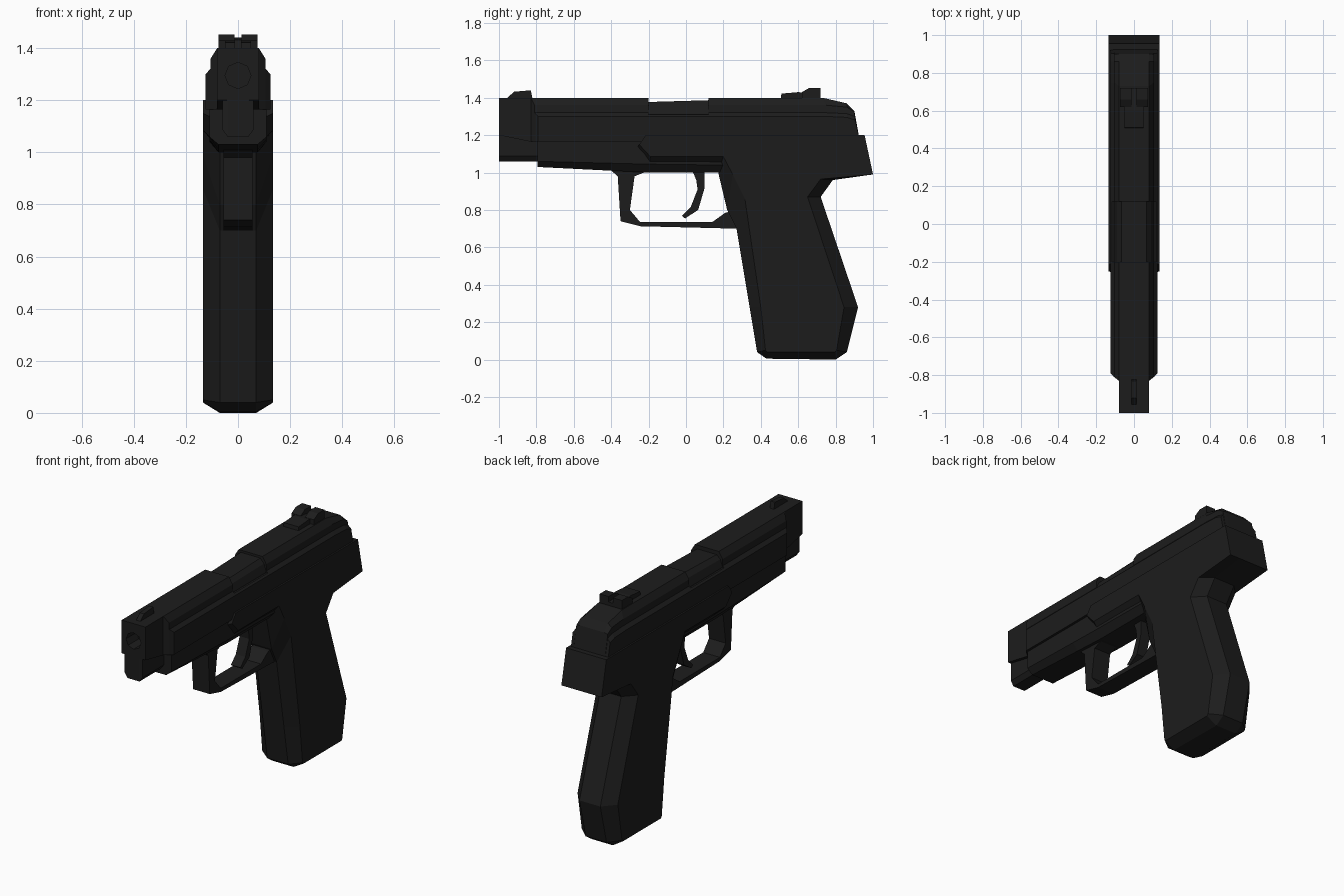
import bpy, bmesh, math

if "Cube" in bpy.data.objects:
    bpy.data.objects.remove(bpy.data.objects["Cube"])

mat = bpy.data.materials.new("black_metal")
mat.diffuse_color = (0.012, 0.012, 0.012, 1)
mat.use_nodes = True
mat.node_tree.nodes["Principled BSDF"].inputs["Base Color"].default_value = mat.diffuse_color


def finish(name, bm):
    bmesh.ops.recalc_face_normals(bm, faces=bm.faces)
    me = bpy.data.meshes.new(name)
    bm.to_mesh(me)
    bm.free()
    me.materials.append(mat)
    ob = bpy.data.objects.new(name, me)
    bpy.context.collection.objects.link(ob)
    return ob


def loft(name, levels):
    """Join side profiles [(x, [(y, z), ...]), ...] across x and cap the ends."""
    bm = bmesh.new()
    rings = [[bm.verts.new((x, y, z)) for y, z in pts] for x, pts in levels]
    n = len(rings[0])
    for a, b in zip(rings, rings[1:]):
        for i in range(n):
            j = (i + 1) % n
            bm.faces.new((a[i], a[j], b[j], b[i]))
    bm.faces.new(rings[0])
    bm.faces.new(rings[-1])
    return finish(name, bm)


def mirrored(name, levels):
    """Levels from the inside out, repeated on the -x side."""
    return loft(name, [(-x, p) for x, p in reversed(levels)] + levels)


def plate(name, half, pts):
    return mirrored(name, [(half, pts)])


def cut(ob, cutter):
    cutter.hide_render = True
    m = ob.modifiers.new("cut", 'BOOLEAN')
    m.object = cutter
    m.solver = 'EXACT'
    bpy.context.view_layer.objects.active = ob
    bpy.ops.object.modifier_apply(modifier=m.name)
    bpy.data.objects.remove(cutter)


# grip and rear frame: bevelled silhouette
outer = [(-.21, 1.2), (-.27, 1.12), (-.20, 1.02), (.17, 1.01), (.22, .80), (.27, .70),
         (.34, .28), (.38, .04), (.43, .005), (.80, 0), (.86, .04), (.92, .28),
         (.72, .87), (.785, .96), (1.0, .99), (.955, 1.2)]
inner = [(-.215, 1.2), (-.25, 1.15), (-.19, 1.085), (.20, 1.085), (.25, .99), (.315, .86),
         (.40, .28), (.425, .05), (.435, .04), (.795, .04), (.805, .05), (.845, .28),
         (.65, .87), (.72, .965), (1.0, .99), (.955, 1.2)]
mirrored("grip_frame", [(.07, outer), (.135, inner)])

# front frame under the slide
mirrored("front_frame", [
    (.075, [(-.795, 1.2), (-.795, 1.03), (-.4, 1.01), (-.2, 1.0), (.2, 1.0), (.2, 1.2)]),
    (.11, [(-.795, 1.2), (-.795, 1.06), (-.4, 1.05), (-.2, 1.045), (.2, 1.04), (.2, 1.2)])])


# slide with stepped sides
def slide_side(front, top, back, mid, end, low):
    return [(front, 1.165), (front, top), (back, top), (.86, mid), (end, low), (.93, 1.165)]


slide = mirrored("slide", [
    (.08, slide_side(-.83, 1.40, .73, 1.37, .90, 1.33)),
    (.105, slide_side(-.81, 1.36, .75, 1.35, .899, 1.325)),
    (.106, slide_side(-.81, 1.32, .75, 1.315, .902, 1.30)),
    (.125, slide_side(-.79, 1.30, .75, 1.295, .905, 1.28))])
cut(slide, plate("port_cutter", .2, [(-.2, 1.31), (-.2, 1.5), (.12, 1.5), (.12, 1.31)]))

# chamber block in the port
mirrored("chamber_block", [
    (.065, [(-.21, 1.30), (-.21, 1.377), (.13, 1.387), (.13, 1.30)]),
    (.09, [(-.21, 1.30), (-.21, 1.355), (.13, 1.36), (.13, 1.30)]),
    (.105, [(-.21, 1.30), (-.21, 1.315), (.13, 1.315), (.13, 1.30)])])

# muzzle with bore
muzzle = plate("muzzle", .08, [(-1, 1.2), (-1, 1.4), (-.82, 1.4), (-.78, 1.165), (-.83, 1.165)])
bm = bmesh.new()
bmesh.ops.create_cone(bm, cap_ends=True, segments=8, radius1=.05, radius2=.05, depth=.2)
bore = finish("bore_cutter", bm)
bore.rotation_euler = (math.pi / 2, 0, math.pi / 8)
bore.rotation_euler = (math.pi / 2, 0, 0)
bore.location = (0, -1, 1.295)
bpy.context.view_layer.update()
cut(muzzle, bore)
mirrored("muzzle_lower", [
    (.04, [(-1, 1.22), (-1, 1.06), (-.78, 1.06), (-.78, 1.22)]),
    (.06, [(-.999, 1.22), (-.999, 1.088), (-.78, 1.088), (-.78, 1.22)])])

# trigger guard and trigger
plate("trigger_guard", .056, [
    (-.41, 1.02), (-.365, .98), (-.35, .74), (-.245, .713), (.275, .70), (.27, .80),
    (.21, .785), (.14, .735), (-.245, .735), (-.30, .80), (-.275, .98), (-.2, 1.01)])
plate("trigger", .032, [
    (.03, 1.02), (.10, 1.02), (.10, .92), (.065, .80), (-.005, .755), (-.022, .768),
    (.025, .815), (.062, .91), (.055, .96)])

# sights
plate("front_sight", .014, [(-.965, 1.39), (-.92, 1.432), (-.83, 1.44), (-.82, 1.39)])
plate("rear_sight_base", .05, [
    (.505, 1.38), (.51, 1.422), (.60, 1.43), (.72, 1.42), (.72, 1.37)])
for side in (-1, 1):
    post = [(.62, 1.38), (.62, 1.43), (.66, 1.453), (.72, 1.453), (.72, 1.37)]
    loft("rear_sight_post", [(side * .014, post), (side * .075, post)])
